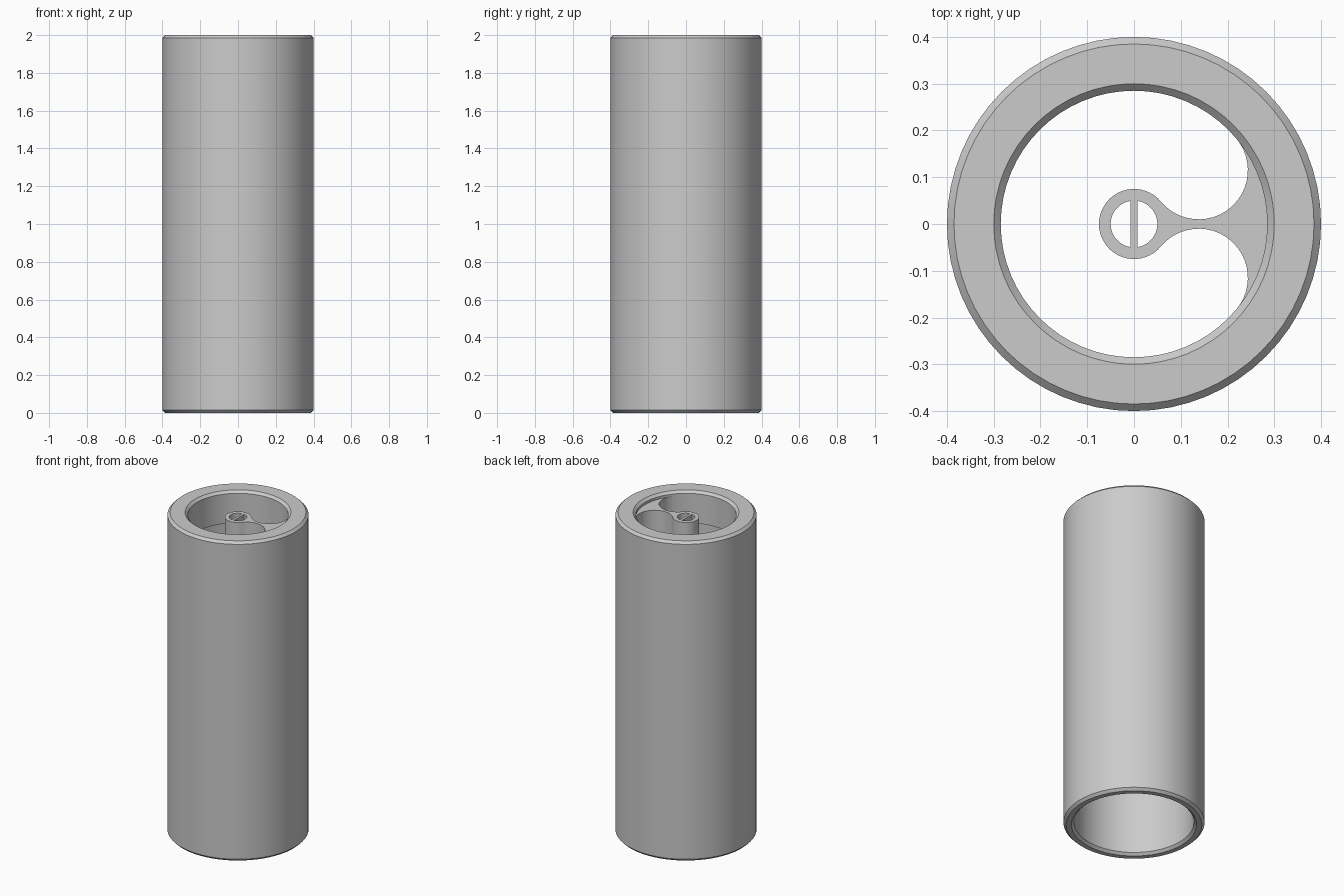
import bpy
import math
from math import pi, sin, cos

cube = bpy.data.objects.get("Cube")
if cube:
    bpy.data.objects.remove(cube, do_unlink=True)

grey = bpy.data.materials.new("plain_grey")
grey.use_nodes = True
COLOUR = (0.6, 0.6, 0.6, 1)
grey.diffuse_color = COLOUR
grey.node_tree.nodes["Principled BSDF"].inputs["Base Color"].default_value = COLOUR

SEGMENTS = 64
HEIGHT = 2.0
OUTER, LIP, BORE = 0.4, 0.285, 0.34   # tube radius, top opening, main bore
CHAMFER = 0.015
LIP_BOTTOM, SPOKE_TOP = 1.8, 1.97
HUB, HUB_HOLE, BAR = 0.075, 0.05, 0.0075  # hub radii and half bar width
SPOKE = 0.01                          # half the thinnest spoke width


def smooth(obj):
    bpy.ops.object.select_all(action="DESELECT")
    obj.select_set(True)
    bpy.context.view_layer.objects.active = obj
    bpy.ops.object.shade_smooth_by_angle(angle=math.radians(30))


def lathe(name, profile):
    """Turn a closed (radius, height) profile round the z axis."""
    n = len(profile)
    verts, faces = [], []
    for i in range(SEGMENTS):
        a = 2 * pi * i / SEGMENTS
        verts += [(r * cos(a), r * sin(a), z) for r, z in profile]
        k = (i + 1) % SEGMENTS
        for j in range(n):
            m = (j + 1) % n
            faces.append((i * n + j, k * n + j, k * n + m, i * n + m))
    mesh = bpy.data.meshes.new(name)
    mesh.from_pydata(verts, [], faces)
    mesh.materials.append(grey)
    obj = bpy.data.objects.new(name, mesh)
    bpy.context.collection.objects.link(obj)
    smooth(obj)
    return obj


def arc(cx, cy, r, start, end, steps):
    angles = [start + (end - start) * i / steps for i in range(steps + 1)]
    return [(cx + r * cos(a), cy + r * sin(a)) for a in angles]


def plate(name, outlines, bottom, top):
    """Extrude flat outlines, inner ones becoming holes."""
    curve = bpy.data.curves.new(name, "CURVE")
    curve.dimensions = "2D"
    curve.fill_mode = "BOTH"
    curve.extrude = (top - bottom) / 2
    for points in outlines:
        spline = curve.splines.new("POLY")
        spline.points.add(len(points) - 1)
        for p, (x, y) in zip(spline.points, points):
            p.co = (x, y, 0, 1)
        spline.use_cyclic_u = True
    curve.materials.append(grey)
    obj = bpy.data.objects.new(name, curve)
    bpy.context.collection.objects.link(obj)
    bpy.ops.object.select_all(action="DESELECT")
    obj.select_set(True)
    bpy.context.view_layer.objects.active = obj
    bpy.ops.object.convert(target="MESH")
    obj = bpy.context.object
    obj.location.z = (top + bottom) / 2
    smooth(obj)
    return obj


# Hollow body with chamfered rims and a narrower opening at the top
lathe("tube_body", [
    (OUTER - CHAMFER, 0), (OUTER, CHAMFER),
    (OUTER, HEIGHT - CHAMFER), (OUTER - CHAMFER, HEIGHT),
    (LIP + CHAMFER, HEIGHT), (LIP, HEIGHT - CHAMFER),
    (LIP, LIP_BOTTOM), (BORE, LIP_BOTTOM),
    (BORE, CHAMFER), (BORE + CHAMFER, 0),
])

# Hub and flared spoke: round fillets touch both the hub and the opening
reach = (HUB + LIP) / 2
fillet = (LIP - HUB) / 2
cy = fillet + SPOKE
cx = math.sqrt(reach ** 2 - cy ** 2)
a = math.atan2(cy, cx)
outline = arc(0, 0, HUB, a, 2 * pi - a, 36)[:-1]
outline += arc(cx, -cy, fillet, pi - a, -a, 24)
outline += arc(0, 0, LIP + 0.01, -a, a, 16)
outline += arc(cx, cy, fillet, a, a - pi, 24)[:-1]

# Two half-round holes leave a thin bar across the hub
b = math.asin(BAR / HUB_HOLE)
right_hole = arc(0, 0, HUB_HOLE, b - pi / 2, pi / 2 - b, 16)
left_hole = [(-x, y) for x, y in right_hole]
plate("hub_spoke_and_bar", [outline, right_hole, left_hole], LIP_BOTTOM, SPOKE_TOP)
